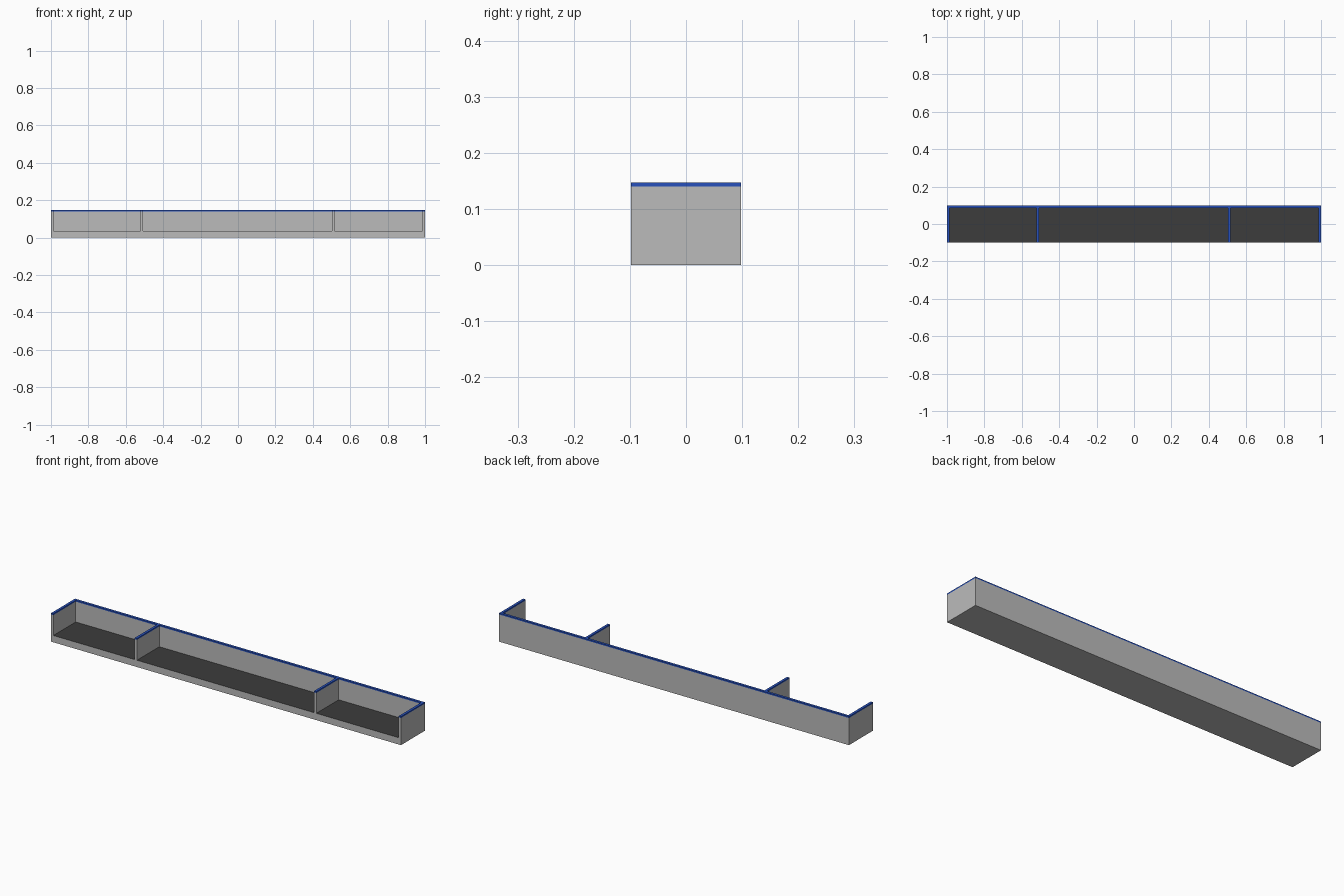
import bpy
import bmesh

if "Cube" in bpy.data.objects:
    bpy.data.objects.remove(bpy.data.objects["Cube"])


def material(name, rgb):
    m = bpy.data.materials.new(name)
    m.diffuse_color = (*rgb, 1.0)
    m.use_nodes = True
    m.node_tree.nodes["Principled BSDF"].inputs["Base Color"].default_value = m.diffuse_color
    return m


GREY = material("light grey", (0.50, 0.50, 0.50))
DARK = material("dark floor grey", (0.045, 0.045, 0.045))
BLUE = material("blue trim", (0.02, 0.08, 0.50))

HALF_X, HALF_Y = 1.0, 0.098
FLOOR_Z, TRIM_Z, TOP_Z = 0.035, 0.140, 0.147
WALL = 0.013


def box(name, x0, x1, y0, y1, z0, z1, mat, top_mat=None):
    """Box between two corners, optionally with a different top colour."""
    bm = bmesh.new()
    bmesh.ops.create_cube(bm, size=1.0)
    for v in bm.verts:
        v.co.x = x1 if v.co.x > 0 else x0
        v.co.y = y1 if v.co.y > 0 else y0
        v.co.z = z1 if v.co.z > 0 else z0
    mesh = bpy.data.meshes.new(name)
    mesh.materials.append(mat)
    if top_mat:
        mesh.materials.append(top_mat)
        bm.normal_update()
        for f in bm.faces:
            f.material_index = int(f.normal.z > 0.5)
    bm.to_mesh(mesh)
    bm.free()
    obj = bpy.data.objects.new(name, mesh)
    bpy.context.collection.objects.link(obj)
    return obj


def trimmed_wall(name, x0, x1, y0, y1):
    """Grey wall standing on the base with a thin blue cap."""
    box(name, x0, x1, y0, y1, FLOOR_Z, TRIM_Z, GREY)
    box(name + "_trim", x0, x1, y0, y1, TRIM_Z, TOP_Z, BLUE)


# Base slab with dark floor
box("base", -HALF_X, HALF_X, -HALF_Y, HALF_Y, 0, FLOOR_Z, GREY, DARK)

# Long back wall
inner_y = HALF_Y - WALL
trimmed_wall("back_wall", -HALF_X, HALF_X, inner_y, HALF_Y)

# End walls and the two dividers, open toward the front
for name, x0 in (("left_end_wall", -HALF_X),
                 ("left_divider", -0.522),
                 ("right_divider", 0.503),
                 ("right_end_wall", HALF_X - WALL)):
    trimmed_wall(name, x0, x0 + WALL, -HALF_Y, inner_y)
